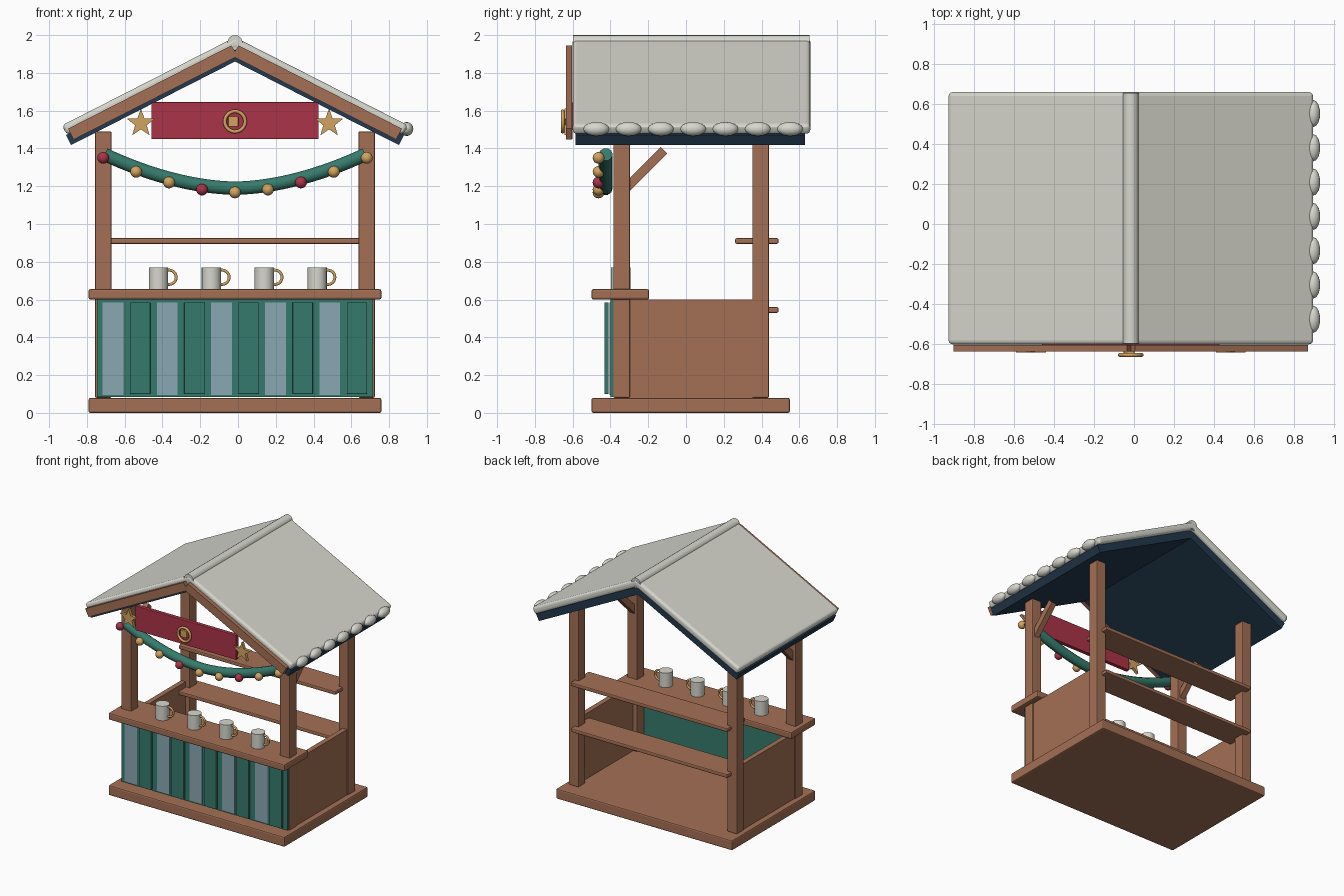
import bpy, bmesh, math
from mathutils import Matrix, Vector

if "Cube" in bpy.data.objects:
    bpy.data.objects.remove(bpy.data.objects["Cube"])

CX = -0.016                      # centre line of the stall
SLOPE = math.radians(27)


def material(name, rgb):
    m = bpy.data.materials.new(name)
    m.use_nodes = True
    m.diffuse_color = (*rgb, 1)
    m.node_tree.nodes["Principled BSDF"].inputs["Base Color"].default_value = (*rgb, 1)
    return m


wood = material("warm wood", (0.37, 0.16, 0.09))
snow = material("snow white", (0.68, 0.68, 0.62))
navy = material("navy roof", (0.016, 0.04, 0.076))
green = material("pine green", (0.037, 0.195, 0.15))
blue = material("pale blue", (0.254, 0.386, 0.456))
red = material("berry red", (0.41, 0.034, 0.065))
gold = material("gold", (0.65, 0.37, 0.115))


def finish(name, bm, mat, bevel=0.0, smooth=False, segments=2):
    bmesh.ops.recalc_face_normals(bm, faces=bm.faces[:])
    mesh = bpy.data.meshes.new(name)
    bm.to_mesh(mesh)
    bm.free()
    mesh.materials.append(mat)
    if smooth:
        mesh.shade_smooth()
        mesh.set_sharp_from_angle(angle=math.radians(40))
    ob = bpy.data.objects.new(name, mesh)
    bpy.context.scene.collection.objects.link(ob)
    if bevel:
        mod = ob.modifiers.new("soft edges", "BEVEL")
        mod.width = bevel
        mod.segments = segments
    return ob


def box(name, x, y, z, mat, bevel=0.0):
    """Box from (min, max) ranges; x is measured from the centre line."""
    bm = bmesh.new()
    size = [r[1] - r[0] for r in (x, y, z)]
    mid = Vector([(r[0] + r[1]) / 2 for r in (x, y, z)]) + Vector((CX, 0, 0))
    bmesh.ops.create_cube(bm, size=1, matrix=Matrix.Translation(mid) @ Matrix.Diagonal((*size, 1)))
    return finish(name, bm, mat, bevel)


def prism(name, points, y0, y1, mat, bevel=0.0, segments=2):
    """Extrude an x-z outline along y."""
    bm = bmesh.new()
    face = bm.faces.new([bm.verts.new((CX + px, y0, pz)) for px, pz in points])
    out = bmesh.ops.extrude_face_region(bm, geom=[face])
    bmesh.ops.translate(bm, vec=(0, y1 - y0, 0),
                        verts=[v for v in out["geom"] if isinstance(v, bmesh.types.BMVert)])
    return finish(name, bm, mat, bevel, segments=segments)


def ball(name, centre, radii, mat, u=16, v=10):
    bm = bmesh.new()
    m = Matrix.Translation((CX + centre[0], *centre[1:])) @ Matrix.Diagonal((*radii, 1))
    bmesh.ops.create_uvsphere(bm, u_segments=u, v_segments=v, radius=1, matrix=m)
    return finish(name, bm, mat, smooth=True)


def cylinder(name, centre, radius, depth, mat, along_y=False, sides=24):
    bm = bmesh.new()
    m = Matrix.Translation((CX + centre[0], *centre[1:]))
    if along_y:
        m = m @ Matrix.Rotation(math.pi / 2, 4, "X")
    bmesh.ops.create_cone(bm, cap_ends=True, segments=sides, radius1=radius, radius2=radius,
                          depth=depth, matrix=m)
    return finish(name, bm, mat, smooth=True)


def tube(name, points, radius, mat, cyclic=False):
    curve = bpy.data.curves.new(name, "CURVE")
    curve.dimensions = "3D"
    curve.bevel_depth = radius
    curve.bevel_resolution = 3
    curve.use_fill_caps = True
    spline = curve.splines.new("POLY")
    spline.points.add(len(points) - 1)
    for p, co in zip(spline.points, points):
        p.co = (CX + co[0], co[1], co[2], 1)
    spline.use_cyclic_u = cyclic
    spline.use_smooth = True
    curve.materials.append(mat)
    ob = bpy.data.objects.new(name, curve)
    bpy.context.scene.collection.objects.link(ob)
    return ob


def ring(name, centre, radius, thickness, mat):
    turn = [i * math.tau / 28 for i in range(28)]
    return tube(name, [(centre[0] + radius * math.cos(a), centre[1], centre[2] + radius * math.sin(a))
                       for a in turn], thickness, mat, True)


def gable(name, apex, reach, thick, y0, y1, mat, notch=0.0, **kw):
    """Inverted V section, with an optional notch at the top of the ridge."""
    drop = math.tan(SLOPE)
    low = (reach, apex - reach * drop)
    high = (low[0] + thick * math.sin(SLOPE), low[1] + thick * math.cos(SLOPE))
    top = apex + thick / math.cos(SLOPE)
    half = [low, high]
    if notch:
        half.append((notch, top - notch * drop))
    left = [(-x, z) for x, z in half]
    outline = [(0, apex)] + half + [(0, top - 2 * notch)] + left[::-1]
    return prism(name, outline, y0, y1, mat, **kw)


# Platform, counter and front cladding
box("floor_platform", (-0.775, 0.775), (-0.5, 0.55), (0, 0.08), wood, 0.01)
box("counter_top", (-0.775, 0.775), (-0.5, -0.195), (0.6, 0.655), wood, 0.01)
box("front_panel", (-0.73, 0.73), (-0.4, -0.385), (0.085, 0.6), green)
for i in range(10):
    x = (i - 4.5) * 0.1435
    if i % 2:
        box("green_slat", (x - 0.054, x + 0.054), (-0.432, -0.41), (0.1, 0.585), green, 0.004)
    else:
        box("blue_stripe", (x - 0.055, x + 0.055), (-0.404, -0.398), (0.095, 0.585), blue)

# Posts, side panels and braces
for s in (-1, 1):
    for y in (-0.341, 0.395):
        box("post", (s * 0.697 - 0.043, s * 0.697 + 0.043), (y - 0.044, y + 0.044),
            (0.08, 1.49), wood, 0.006)
    box("side_panel", (s * 0.71 - 0.02, s * 0.71 + 0.02), (-0.35, 0.38), (0.08, 0.6), wood)
    brace = box("post_brace", (-0.022, 0.022), (-0.15, 0.15), (-0.025, 0.025), wood)
    brace.rotation_euler.x = math.pi / 4
    brace.location = (s * 0.697, -0.222, 1.285)

# Back shelves
for z in (0.53, 0.895):
    box("back_shelf", (-0.69, 0.69), (0.26, 0.49), (z, z + 0.03), wood, 0.008)

# Roof layers
gable("roof_deck", 1.86, 0.868, 0.06, -0.585, 0.63, navy)
gable("front_bargeboard", 1.882, 0.854, 0.065, -0.635, -0.603, wood, notch=0.02)
gable("roof_snow", 1.925, 0.89, 0.057, -0.6, 0.658, snow, bevel=0.02, segments=3)
cylinder("ridge_snow", (0, 0.028, 1.96), 0.04, 1.25, snow, along_y=True, sides=16)
for i in range(7):
    ball("snow_drip", (0.909, -0.475 + i * 0.171, 1.503), (0.036, 0.068, 0.037), snow, 14, 8)

# Sign with badge and stars
box("sign_board", (-0.443, 0.443), (-0.632, -0.6), (1.45, 1.645), red, 0.004)
ring("badge_ring", (0, -0.653, 1.543), 0.054, 0.01, gold)
box("badge_mug", (-0.036, 0.018), (-0.65, -0.63), (1.515, 1.57), gold, 0.004)
for s in (-1, 1):
    star = []
    for k in range(10):
        r = 0.032 if k % 2 else 0.078
        a = math.pi / 2 + k * math.pi / 5
        star.append((s * 0.498 + r * math.cos(a), 1.533 + r * math.sin(a)))
    prism("star", star, -0.642, -0.618, gold)

# Garland with baubles
sag = [i / 16 - 1 for i in range(33)]
tube("garland", [(0.69 * u, -0.425, 1.19 + 0.178 * abs(u) ** 1.8) for u in sag], 0.037, green)
for i in range(9):
    u = i / 4 - 1
    ball("bauble", (0.698 * u, -0.463, 1.167 + 0.183 * abs(u) ** 1.8), (0.031,) * 3,
         gold if i % 3 else red)

# Mugs on the counter
for i in range(4):
    x = (i - 1.5) * 0.28 + 0.015
    cylinder("mug", (x, -0.345, 0.7125), 0.051, 0.115, snow)
    ring("mug_handle", (x + 0.056, -0.345, 0.718), 0.038, 0.008, gold)
